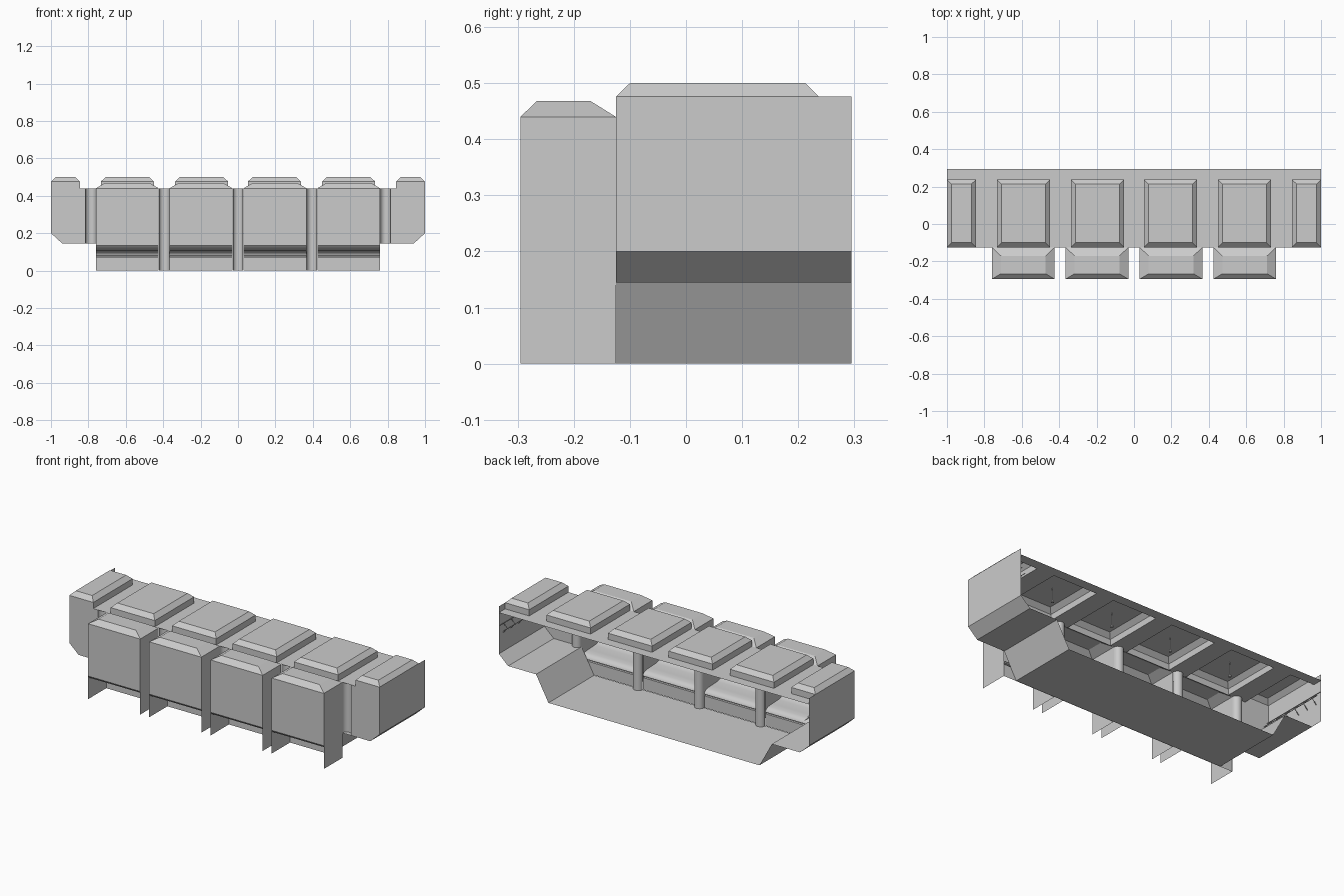
import bpy, math
from mathutils import Vector

if "Cube" in bpy.data.objects:
    bpy.data.objects.remove(bpy.data.objects["Cube"])

BACK, FRONT, ALCOVE = 0.295, -0.125, -0.295
ROOF = 0.44
PODS = [-0.592, -0.198, 0.198, 0.592]


def sheet(name, verts, faces, smooth=False):
    me = bpy.data.meshes.new(name)
    me.from_pydata(verts, [], faces)
    ob = bpy.data.objects.new(name, me)
    bpy.context.collection.objects.link(ob)
    if smooth:
        bpy.ops.object.select_all(action='DESELECT')
        ob.select_set(True)
        bpy.context.view_layer.objects.active = ob
        bpy.ops.object.shade_smooth_by_angle(angle=math.radians(35))
    return ob


def ribbon(name, path, offset, smooth=False):
    """Sweep an open 3D path along one offset vector."""
    n = len(path)
    verts = [Vector(p) for p in path]
    verts += [v + Vector(offset) for v in verts]
    return sheet(name, verts, [(i, i + 1, n + i + 1, n + i) for i in range(n - 1)], smooth)


def hood(name, rings):
    """Hollow stepped box, open below: rings of (x0, x1, y0, y1, z), capped on top."""
    verts, faces = [], []
    for x0, x1, y0, y1, z in rings:
        verts += [(x0, y0, z), (x1, y0, z), (x1, y1, z), (x0, y1, z)]
    for r in range(len(rings) - 1):
        for i in range(4):
            a, b = r * 4 + i, r * 4 + (i + 1) % 4
            faces.append((a, b, b + 4, a + 4))
    k = len(verts)
    faces.append((k - 4, k - 3, k - 2, k - 1))
    return sheet(name, verts, faces)


def rod(name, a, b, r, sides=8):
    a, b = Vector(a), Vector(b)
    bpy.ops.mesh.primitive_cylinder_add(vertices=sides, radius=r, depth=(b - a).length,
                                        location=(a + b) / 2)
    ob = bpy.context.object
    ob.name = name
    ob.rotation_euler = (b - a).to_track_quat('Z', 'Y').to_euler()
    return ob


# Floor trough and end walls, one profile swept front to back
half = [(1, 0.476), (1, 0.2), (0.94, 0.145), (0.76, 0.145), (0.68, 0)]
profile = [(-x, z) for x, z in half] + [(x, z) for x, z in reversed(half)]
ribbon("floor_and_end_walls", [(x, FRONT, z) for x, z in profile], (0, BACK - FRONT, 0))

# Roof slab with an opening under every raised coffer
coffers = [(-1, -0.845)] + [(c - 0.142, c + 0.142) for c in (-0.591, -0.195, 0.195, 0.591)] + [(0.845, 1)]
xs = [x for c in coffers for x in c]
ys = [FRONT, 0.237, BACK]
verts = [(x, y, ROOF) for y in ys for x in xs]
n = len(xs)
faces = [(r * n + i, r * n + i + 1, (r + 1) * n + i + 1, (r + 1) * n + i)
         for r in range(2) for i in range(n - 1) if r == 1 or i % 2]
sheet("roof", verts, faces)

# Raised roof coffers with bevelled rims, and pendants in the middle four
for i, (x0, x1) in enumerate(coffers):
    hood("roof_coffer", [(x0, x1, FRONT, 0.237, ROOF),
                         (x0, x1, FRONT, 0.237, 0.476),
                         (x0 + 0.025, x1 - 0.025, FRONT + 0.025, 0.213, 0.5)])
    if 0 < i < 5:
        c = (x0 + x1) / 2
        rod("pendant_cord", (c, 0.056, 0.5), (c, 0.056, 0.42), 0.002)
        rod("pendant_lamp", (c, 0.056, 0.425), (c, 0.056, 0.415), 0.008, 10)

# Front wall panels at both ends
for s in (-1, 1):
    sheet("front_end_panel", [(s * x, FRONT, z) for x, z in
          [(0.816, 0.145), (0.94, 0.145), (1, 0.2), (1, ROOF), (0.816, ROOF)]], [(0, 1, 2, 3, 4)])

# Rounded pillars between the alcoves
for i, c in enumerate([-0.788, -0.395, 0, 0.395, 0.788]):
    z0 = 0.145 if i in (0, 4) else 0
    r = 0.028
    arc = [(c - r * math.cos(t * math.pi / 12), FRONT + r * math.sin(t * math.pi / 12), z0)
           for t in range(13)]
    ribbon("pillar", arc, (0, 0, ROOF - z0), True)

# Alcoves: side walls, back wall, bevelled cap and curved bench
seat = [(ALCOVE, 0.135), (-0.285, 0.122), (-0.268, 0.113), (-0.245, 0.108), (-0.19, 0.106),
        (-0.155, 0.104), (-0.138, 0.098), (-0.128, 0.088), (-0.126, 0.08), (-0.14, 0.078),
        (-0.14, 0.07), (-0.127, 0.07), (-0.127, 0)]
for c in PODS:
    x0, x1 = c - 0.168, c + 0.168
    for x in (x0, x1):
        ribbon("alcove_side_wall", [(x, ALCOVE, 0), (x, FRONT, 0)], (0, 0, ROOF))
    ribbon("alcove_outer_wall", [(x0, ALCOVE, 0.135), (x1, ALCOVE, 0.135)], (0, 0, ROOF - 0.135))
    hood("alcove_cap", [(x0, x1, ALCOVE, FRONT, ROOF),
                        (x0 + 0.048, x1 - 0.048, -0.266, -0.17, 0.468)])
    ribbon("bench", [(x0, y, z) for y, z in seat], (x1 - x0, 0, 0), True)

# Coat rails with brackets along both end walls
for s in (-1, 1):
    for x, z in [(0.992, 0.368), (0.972, 0.34)]:
        rod("rail", (s * x, FRONT, z), (s * x, BACK, z), 0.002, 6)
    for k in range(6):
        y = -0.09 + k * 0.0695
        rod("rail_bracket", (s * 0.999, y, 0.311), (s * 0.972, y, 0.34), 0.002, 6)
        rod("rail_arm", (s * 0.999, y, 0.368), (s * 0.965, y, 0.338), 0.002, 6)
